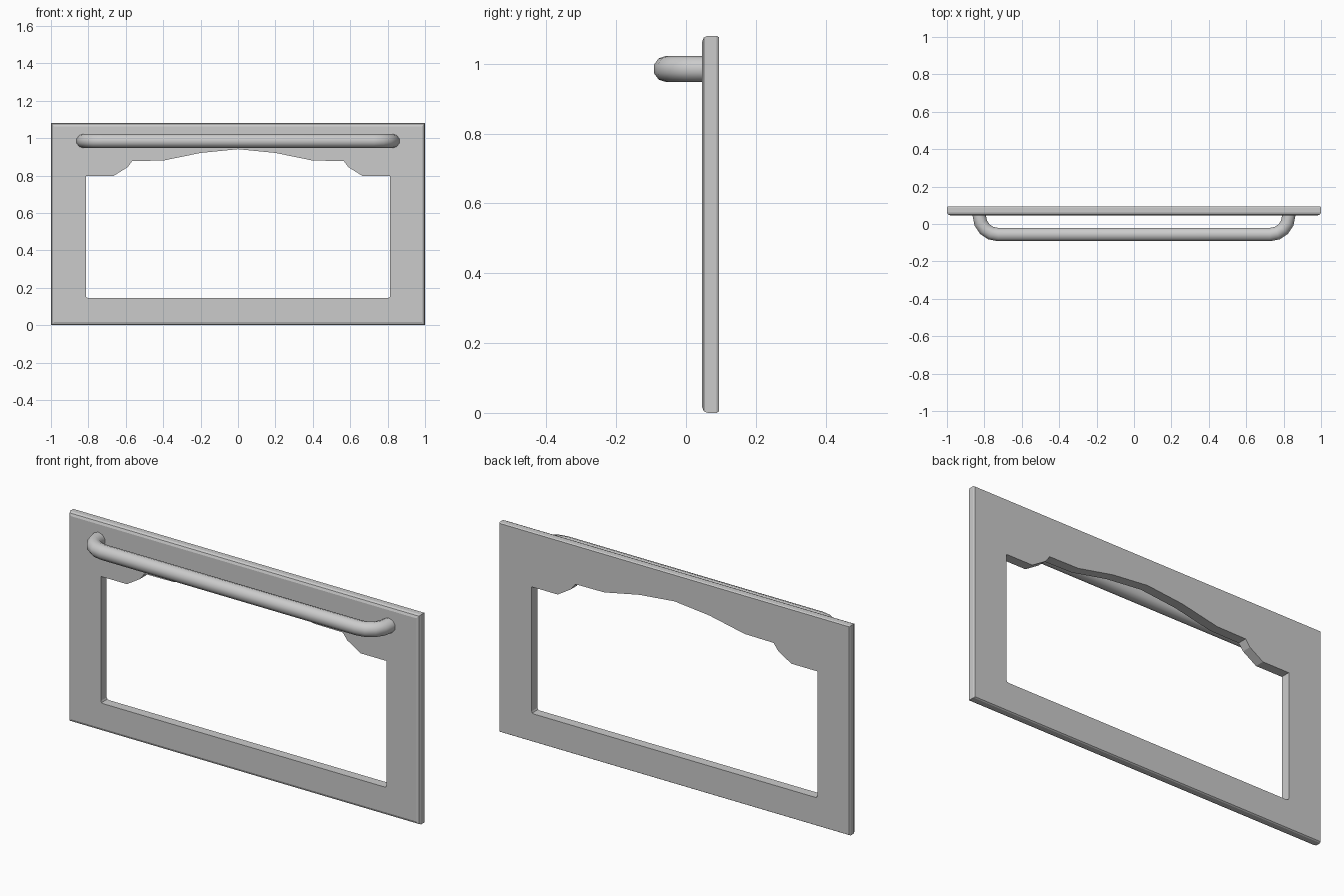
import bpy, bmesh, math
from mathutils import Vector

if "Cube" in bpy.data.objects:
    bpy.data.objects.remove(bpy.data.objects["Cube"])

grey = bpy.data.materials.new("light_grey")
grey.diffuse_color = (0.6, 0.6, 0.6, 1)
grey.use_nodes = True
grey.node_tree.nodes["Principled BSDF"].inputs["Base Color"].default_value = grey.diffuse_color


def finish(name, bm, angle):
    bmesh.ops.recalc_face_normals(bm, faces=bm.faces[:])
    me = bpy.data.meshes.new(name)
    bm.to_mesh(me)
    bm.free()
    me.materials.append(grey)
    ob = bpy.data.objects.new(name, me)
    bpy.context.collection.objects.link(ob)
    bpy.ops.object.select_all(action='DESELECT')
    bpy.context.view_layer.objects.active = ob
    ob.select_set(True)
    bpy.ops.object.shade_smooth_by_angle(angle=math.radians(angle))


def bridge(bm, a, b):
    for i in range(len(a)):
        j = (i + 1) % len(a)
        bm.faces.new((a[i], a[j], b[j], b[i]))


def ring_edges(bm, ring):
    return [bm.edges.get((ring[i - 1], ring[i])) for i in range(len(ring))]


# Door frame: rounded outer rim, shaped opening
W, H, FRONT, BACK = 1.0, 1.08, 0.046, 0.094
bm = bmesh.new()
rings = []
for inset, y in ((0.017, FRONT), (0.005, 0.051), (0, 0.062), (0, 0.088), (0.004, BACK)):
    x, z0, z1 = W - inset, inset, H - inset
    rings.append([bm.verts.new((px, y, pz)) for px, pz in
                  ((-x, z0), (x, z0), (x, z1), (-x, z1))])
for a, b in zip(rings, rings[1:]):
    bridge(bm, a, b)

# Right half of the opening, from bottom to top centre, then mirrored
half = [(0.803, 0.146), (0.81, 0.149), (0.814, 0.157), (0.814, 0.798), (0.665, 0.798),
        (0.59, 0.845), (0.565, 0.878), (0.40, 0.88), (0.20, 0.921)]
outline = half + [(0, 0.941)] + [(-x, z) for x, z in reversed(half)]
hole = [[bm.verts.new((x, y, z)) for x, z in outline] for y in (FRONT, BACK)]
bridge(bm, hole[0], hole[1])
for outer, inner, n in ((rings[0], hole[0], -1), (rings[-1], hole[1], 1)):
    bmesh.ops.triangle_fill(bm, use_beauty=True, use_dissolve=False, normal=(0, n, 0),
                            edges=ring_edges(bm, outer) + ring_edges(bm, inner))
finish("door_frame", bm, 20)

# Bar handle: ten-sided tube bent back into the frame at both ends
R, BEND, SIDES, STEPS = 0.0375, 0.1, 10, 4
LEG_X, BAR_Y, BAR_Z = 0.827, -0.0565, 0.985
right = [(LEG_X, 0.07, 0)]
for i in range(STEPS + 1):
    t = math.pi / 2 * i / STEPS
    right.append((LEG_X - BEND + BEND * math.cos(t), BAR_Y + BEND - BEND * math.sin(t), t))
path = right + [(-x, y, math.pi - t) for x, y, t in reversed(right)]
bm = bmesh.new()
tube = []
for x, y, t in path:
    out = Vector((math.cos(t), -math.sin(t), 0))
    centre = Vector((x, y, BAR_Z))
    tube.append([bm.verts.new(centre + R * (out * math.sin(a) + Vector((0, 0, math.cos(a)))))
                 for a in (2 * math.pi * k / SIDES for k in range(SIDES))])
for a, b in zip(tube, tube[1:]):
    bridge(bm, a, b)
bm.faces.new(tube[0])
bm.faces.new(tube[-1])
finish("handle", bm, 40)
